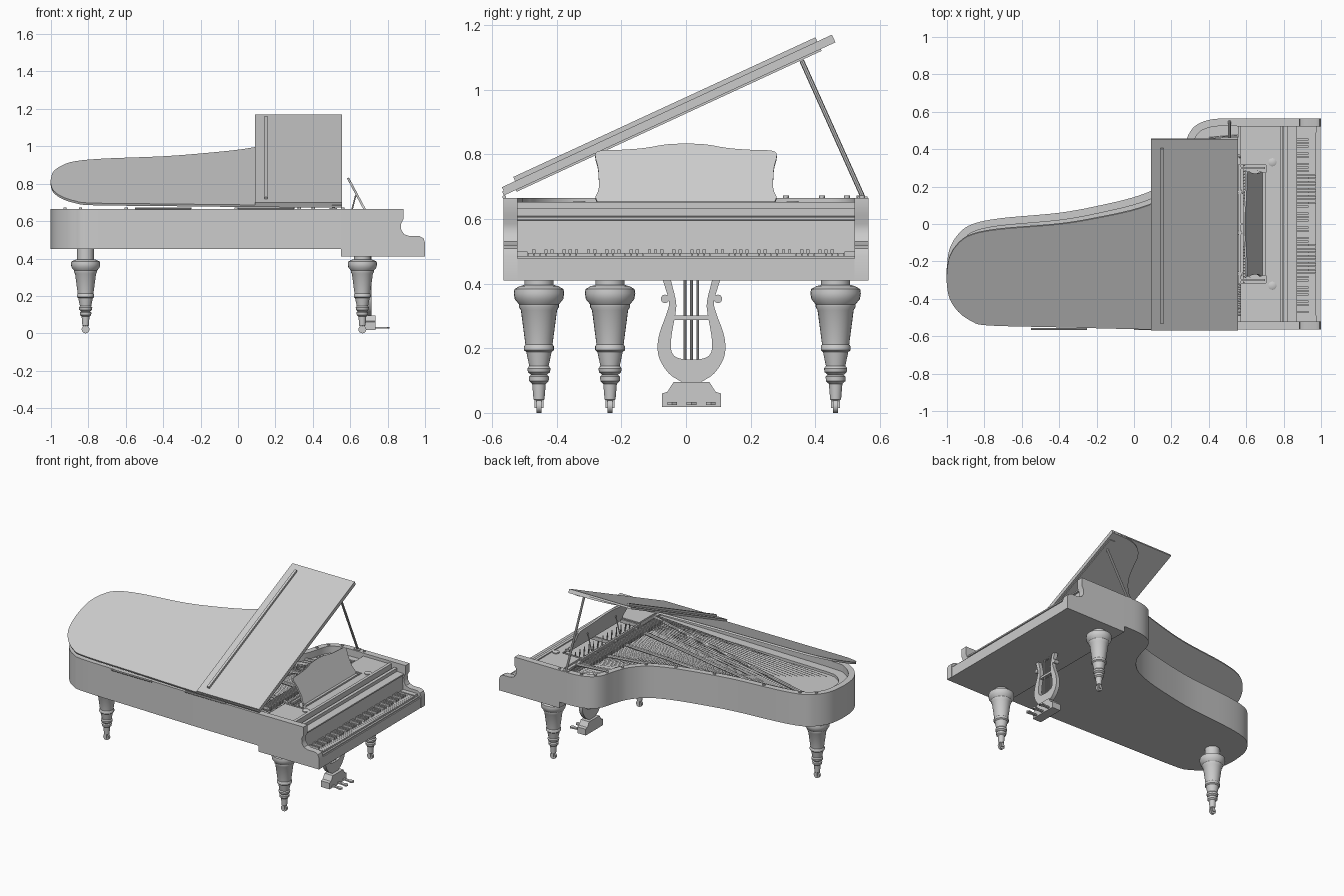
import bpy, bmesh, math
from mathutils import Vector

if "Cube" in bpy.data.objects:
    bpy.data.objects.remove(bpy.data.objects["Cube"])


def finish(name, bm, smooth=False):
    bmesh.ops.recalc_face_normals(bm, faces=bm.faces)
    me = bpy.data.meshes.new(name)
    bm.to_mesh(me)
    bm.free()
    ob = bpy.data.objects.new(name, me)
    bpy.context.collection.objects.link(ob)
    if smooth:
        bpy.ops.object.select_all(action='DESELECT')
        ob.select_set(True)
        bpy.context.view_layer.objects.active = ob
        bpy.ops.object.shade_smooth_by_angle(angle=math.radians(35))
    return ob


def prism(name, pts, a, b, axis='z', smooth=False):
    """Extrude a 2D outline from a to b along an axis."""
    put = {'z': lambda u, v, w: (u, v, w), 'y': lambda u, v, w: (u, w, v),
           'x': lambda u, v, w: (w, u, v)}[axis]
    bm = bmesh.new()
    lo = [bm.verts.new(put(u, v, a)) for u, v in pts]
    hi = [bm.verts.new(put(u, v, b)) for u, v in pts]
    bm.faces.new(lo)
    bm.faces.new(hi)
    for i in range(len(pts)):
        j = (i + 1) % len(pts)
        bm.faces.new((lo[i], lo[j], hi[j], hi[i]))
    return finish(name, bm, smooth)


def boxes(name, items):
    """Several boxes (x0, x1, y0, y1, z0, z1) in one object."""
    bm = bmesh.new()
    for x0, x1, y0, y1, z0, z1 in items:
        vs = bmesh.ops.create_cube(bm, size=1)['verts']
        for v in vs:
            v.co = (x1 if v.co.x > 0 else x0, y1 if v.co.y > 0 else y0, z1 if v.co.z > 0 else z0)
    return finish(name, bm)


def rods(name, pairs, r, n=6):
    bm = bmesh.new()
    for p, q in pairs:
        p, q = Vector(p), Vector(q)
        d = q - p
        m = d.to_track_quat('Z', 'Y').to_matrix().to_4x4()
        m.translation = (p + q) / 2
        bmesh.ops.create_cone(bm, cap_ends=True, segments=n, radius1=r, radius2=r, depth=d.length, matrix=m)
    return finish(name, bm, n > 6)


def lathe(name, prof, x, y, n=28):
    bm = bmesh.new()
    rings = [[bm.verts.new((x + r * math.cos(2 * math.pi * k / n), y + r * math.sin(2 * math.pi * k / n), z))
              for k in range(n)] for r, z in prof]
    for A, B in zip(rings, rings[1:]):
        for k in range(n):
            bm.faces.new((A[k], A[(k + 1) % n], B[(k + 1) % n], B[k]))
    bm.faces.new(rings[0])
    bm.faces.new(rings[-1])
    return finish(name, bm, True)


def spline(pts, n=5):
    """Catmull-Rom curve through open control points."""
    P = [Vector(p) for p in pts]
    P = [2 * P[0] - P[1]] + P + [2 * P[-1] - P[-2]]
    out = []
    for a, b, c, d in zip(P, P[1:], P[2:], P[3:]):
        for k in range(n):
            t = k / n
            out.append(0.5 * (2 * b + (c - a) * t + (2 * a - 5 * b + 4 * c - d) * t * t
                              + (3 * b - a - 3 * c + d) * t ** 3))
    return out + [P[-2]]


def inset(pts, d):
    out = []
    for i, p in enumerate(pts):
        t = (pts[min(i + 1, len(pts) - 1)] - pts[max(i - 1, 0)]).normalized()
        out.append(p + Vector((t.y, -t.x)) * d)
    return out


# Case: bent rim, bottom, iron plate flange, soundboard
treble = [(-1, -.22), (-.985, -.13), (-.94, -.055), (-.87, -.003), (-.72, .03), (-.4, .06), (-.18, .1),
          (.02, .15), (.15, .21), (.23, .3), (.265, .39), (.29, .475), (.335, .53), (.42, .56), (.56, .565)]
outline = spline([(.56, -.565), (.1, -.56), (-.4, -.547), (-.78, -.536), (-.87, -.51), (-.94, -.455),
                  (-.985, -.38), (-1, -.3)] + treble)
inner, plate_in = inset(outline, .04), inset(outline, .1)
prism("case_rim", outline + inner[::-1], .45, .665, smooth=True)
prism("case_bottom", inset(outline, .002), .45, .475)
prism("plate_flange", inset(outline, .038) + plate_in[::-1], .6, .618)
prism("soundboard", inset(outline, .036), .56, .58)

# Keyboard end: scrolled arms, keybed, fallboard and cross beams
arm = [(.55, .41), (1, .41), (1, .485), (.992, .508), (.97, .52), (.915, .52), (.888, .53), (.873, .553),
       (.871, .585), (.885, .61), (.885, .665), (.55, .665)]
for side, y0 in (("left", -.565), ("right", .522)):
    prism(f"arm_{side}", arm, y0, y0 + .043, 'y', True)
boxes("keybed", [(.55, .998, -.525, .525, .41, .478), (.978, .99, -.525, .525, .47, .486)])
boxes("key_blocks", [(.86, .975, s * .507 - .017, s * .507 + .017, .47, .5) for s in (-1, 1)])
prism("fallboard", [(.85, .47), (.868, .47), (.86, .595), (.872, .597), (.872, .606), (.79, .612), (.79, .595)],
      -.524, .524, 'y')
boxes("cross_beams", [(.762, .782, -.524, .524, .58, .652), (.80, .822, -.524, .524, .6, .632)])
boxes("pin_block", [(.55, .79, -.524, .524, .56, .6)])

# Keys
w = .98 / 52
boxes("white_keys", [(.86, .974, -.49 + i * w + .0006, -.49 + (i + 1) * w - .0006, .475, .494) for i in range(52)])
boxes("black_keys", [(.862, .933, -.49 + i * w - .005, -.49 + i * w + .005, .49, .506)
                     for i in range(1, 52) if i % 7 not in (2, 5)])

# Music shelf and tilted music desk
boxes("music_shelf", [(.57, .765, -.523, -.315, .634, .645), (.57, .765, .315, .523, .634, .645),
                      (.705, .765, -.32, .32, .634, .645), (.56, .572, -.32, .32, .61, .64)]
      + [(.57, .7, y - .006, y + .006, .62, .643) for y in (-.3, 0, .3)])
lathe_pts = [(.022, .645), (.022, .652), (.015, .656)]
for s in (-1, 1):
    lathe("shelf_knob", lathe_pts, .74, s * .33, 16)
half = spline([(.272, 0), (.28, .02), (.27, .05), (.272, .12), (.281, .165), (.265, .182), (.2, .185),
               (.13, .191), (.06, .204), (0, .207)], 3)
desk = [tuple(p) for p in half] + [(-p.x, p.y) for p in half[-2::-1]]
ob = prism("music_desk", desk, -.006, .006, 'x', True)
ob.location, ob.rotation_euler = (.685, 0, .648), (0, math.radians(-28), 0)
rods("desk_support", [((.6, y, .625), (.63, y, .74)) for y in (-.15, .15)], .004)
boxes("desk_ledge", [(.68, .705, -.275, .275, .643, .655)])


# Strings, tuning pins, struts, bridge and dampers
def rim_y(x):
    for (xa, ya), (xb, yb) in zip(treble, treble[1:]):
        if xa <= x <= xb:
            return ya + (yb - ya) * (x - xa) / (xb - xa)
    return .56


def string_end(t, z):
    x = -.86 + 1.26 * t ** .85
    return (x, rim_y(x) - .09, z)


N = 60
starts = [(.6, -.48 + .96 * i / (N - 1), .622) for i in range(N)]
rods("strings", [(s, string_end(i / (N - 1), .622)) for i, s in enumerate(starts)], .0012, 4)
rods("bass_strings", [((.6, -.49 + .012 * i, .63), (-.8 + .03 * i, -.36 + .02 * i, .63)) for i in range(14)], .002, 4)
rods("tuning_pins", [((.62 + .02 * (i % 3), s[1], .6), (.62 + .02 * (i % 3), s[1], .632))
                     for i, s in enumerate(starts)], .003, 6)
rods("plate_struts", [((.58, -.48 + .96 * t, .625), string_end(t, .622)) for t in (.01, .22, .45, .68, .88)], .011, 8)
bridge = [string_end(t / 10, .6) for t in range(11)]
rods("bridge", [((a[0] + .08, a[1] - .05, .595), (b[0] + .08, b[1] - .05, .595))
                for a, b in zip(bridge, bridge[1:])], .014, 8)
boxes("dampers", [(.47, .53, s[1] - .004, s[1] + .004, .62, .645) for s in starts[4:-8]])
boxes("capo_bar", [(.555, .585, -.52, .52, .6, .63)])
rim_mid = inset(outline, .02)
rods("lid_bumpers", [((p.x, p.y, .66), (p.x, p.y, .672)) for p in rim_mid[50::6]], .009, 12)

# Lid: main leaf plus front flap folded back on it, hinged on the bass side
lid = [(min(p.x, .555), p.y + .565) for p in outline]
flap = [(.09, .005), (.555, .005), (.555, 1.13), (.09, 1.13)]
rail = [(.142, .05), (.158, .05), (.158, 1.08), (.142, 1.08)]
cleat = [(.5, .04), (.54, .04), (.54, 1.08), (.5, 1.08)]
for name, pts, a, b in (("lid_main", lid, .003, .016), ("lid_flap", flap, .016, .029),
                        ("lid_rail", rail, .029, .043), ("lid_cleat", cleat, -.003, .003)):
    ob = prism(name, pts, a, b, smooth=True)
    ob.location, ob.rotation_euler = (0, -.562, .67), (math.radians(24.8), 0, 0)
rods("lid_hinges", [((x - .15, -.562, .668), (x + .15, -.562, .668)) for x in (-.4, .15)], .006, 10)
rods("lid_prop", [((.51, .553, .655), (.51, .358, 1.09))], .0075, 8)
boxes("prop_socket", [(.49, .53, .53, .562, .655, .67)])

# Turned legs on casters
turned = [(.008, .035), (.017, .042), (.021, .09), (.03, .098), (.031, .112), (.025, .118), (.034, .126),
          (.036, .138), (.03, .145), (.039, .188), (.046, .194), (.046, .206), (.042, .212), (.056, .318),
          (.062, .328), (.062, .336), (.075, .352), (.078, .37), (.076, .383), (.06, .392), (.045, .396)]
for name, x, y, top in (("front_leg_left", .665, -.455, .412), ("front_leg_right", .665, .463, .412),
                        ("rear_leg", -.815, -.235, .455)):
    lathe(name, turned + [(.045, top)], x, y)
    rods(name + "_caster", [((x, y - .008, .021), (x, y + .008, .021))], .021, 20)
    boxes(name + "_fork", [(x - .009, x + .009, y + s * .011 - .003, y + s * .011 + .003, .015, .045) for s in (-1, 1)])

# Pedal lyre
CY = .017
outer = spline([(.03, .095), (.07, .122), (.098, .165), (.105, .205), (.098, .25), (.078, .305), (.07, .345), (.09, .415)], 4)
inn = spline([(.065, .415), (.048, .345), (.05, .305), (.06, .25), (.064, .205), (.055, .178), (.03, .167), (0, .165)], 4)
right = outer + inn
prism("lyre_frame", [(CY + p.x, p.y) for p in right] + [(CY - p.x, p.y) for p in right[-2::-1]], .688, .714, 'x', True)
rods("lyre_scrolls", [((.685, CY + s * .082, .353), (.717, CY + s * .082, .353)) for s in (-1, 1)], .013, 16)
boxes("lyre_crossbar", [(.692, .71, CY - .055, CY + .055, .288, .302)])
rods("lyre_rods", [((.7, CY + d, .16), (.7, CY + d, .415)) for d in (-.02, 0, .02)], .004, 8)
prism("lyre_foot", [(CY - .092, .018), (CY + .092, .018), (CY + .092, .06), (CY + .075, .065), (CY + .055, .096),
                    (CY - .055, .096), (CY - .075, .065), (CY - .092, .06)], .672, .735, 'x')
for d in (-.06, 0, .06):
    tip = [(.73, CY + d - .007), (.77, CY + d - .009), (.8, CY + d - .015), (.81, CY + d),
           (.8, CY + d + .015), (.77, CY + d + .009), (.73, CY + d + .007)]
    prism("pedal", tip, .025, .034)
